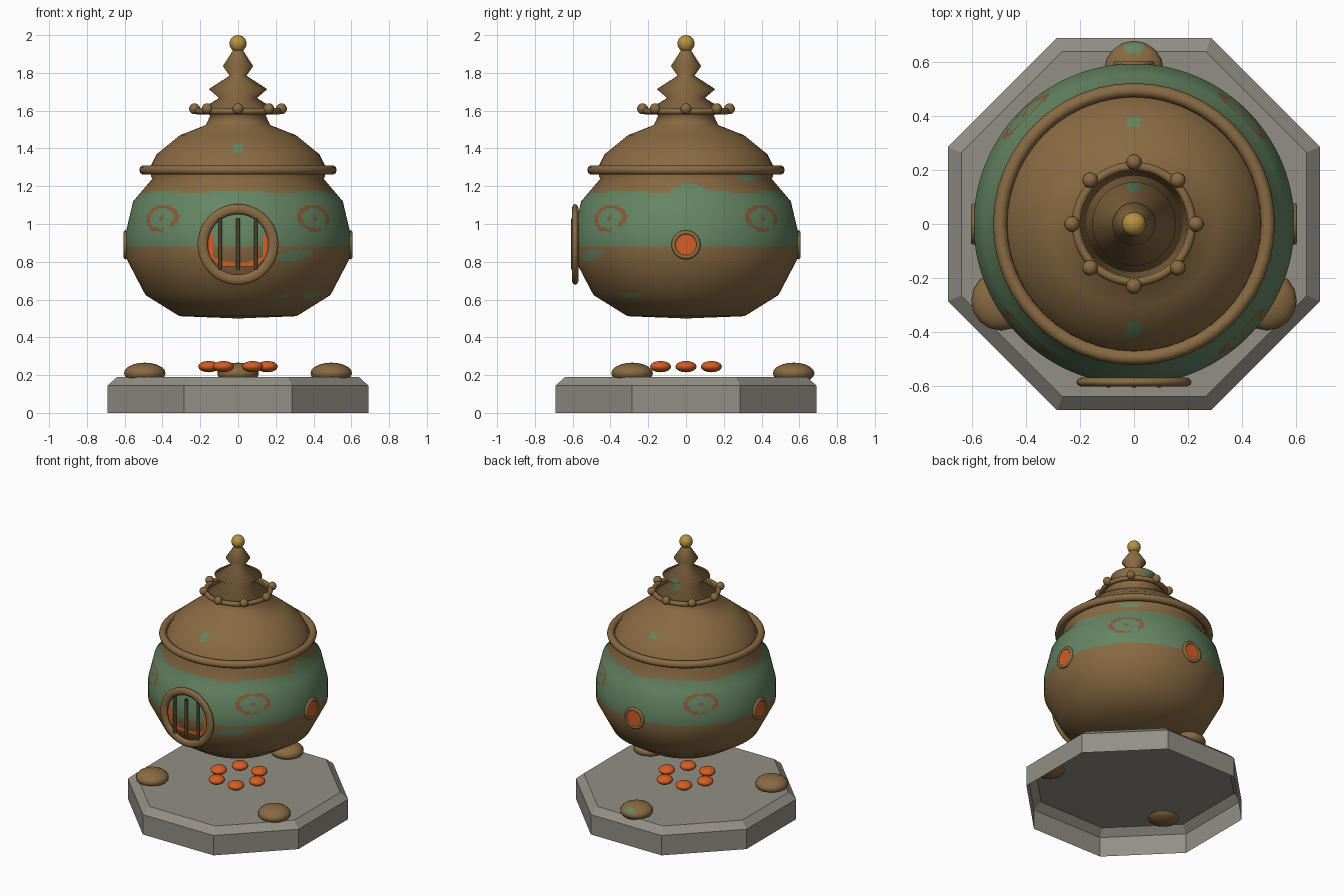
import bpy, bmesh
from math import pi, sin, cos, atan2, degrees, radians, hypot, ceil
from mathutils import Vector

old = bpy.data.objects.get("Cube")
if old:
    bpy.data.objects.remove(old, do_unlink=True)


def material(name, r, g, b):
    m = bpy.data.materials.new(name)
    m.use_nodes = True
    m.diffuse_color = (r, g, b, 1)
    m.node_tree.nodes["Principled BSDF"].inputs["Base Color"].default_value = (r, g, b, 1)
    return m


bronze = material("aged bronze", .25, .145, .055)
patina = material("green patina", .13, .235, .125)
rust = material("rust paint", .25, .105, .038)
dark = material("dark iron", .085, .055, .028)
orange = material("glowing orange", .66, .11, .018)
gold = material("gold", .46, .29, .05)
stone = material("grey stone", .29, .275, .235)


def finish(name, *mats, smooth=True):
    ob = bpy.context.object
    ob.name = ob.data.name = name
    for m in mats:
        ob.data.materials.append(m)
    if smooth:
        bpy.ops.object.shade_smooth_by_angle(angle=radians(40))
    return ob


def add_mesh(name, bm, *mats):
    me = bpy.data.meshes.new(name)
    bm.to_mesh(me)
    bm.free()
    ob = bpy.data.objects.new(name, me)
    bpy.context.collection.objects.link(ob)
    for m in mats:
        me.materials.append(m)
    return ob


def lathe(name, profile, segs, step, rule, mats):
    """Turn a profile (bottom to top) finely enough to paint its faces by a rule."""
    pts = [Vector(p) for p in profile]
    edge = [Vector((b.y - a.y, a.x - b.x)).normalized() for a, b in zip(pts, pts[1:])]
    corner = [(a + b).normalized() for a, b in zip([edge[0]] + edge, edge + [edge[-1]])]
    rows = []
    for i in range(len(edge)):
        n = max(1, ceil((pts[i + 1] - pts[i]).length / step))
        for k in range(n + (i == len(edge) - 1)):
            rows.append((pts[i].lerp(pts[i + 1], k / n), corner[i].lerp(corner[i + 1], k / n)))
    bm, normals, loops = bmesh.new(), [], []
    for p, nrm in rows:
        loop = []
        for s in range(segs):
            a = 2 * pi * s / segs
            loop.append(bm.verts.new((p.x * cos(a), p.x * sin(a), p.y)))
            normals.append(Vector((nrm.x * cos(a), nrm.x * sin(a), nrm.y)).normalized())
        loops.append(loop)
    for lo, hi in zip(loops, loops[1:]):
        for s in range(segs):
            t = (s + 1) % segs
            f = bm.faces.new((lo[s], lo[t], hi[t], hi[s]))
            f.smooth = True
            c = f.calc_center_median()
            f.material_index = rule(degrees(atan2(c.y, c.x)), c.z)
    ob = add_mesh(name, bm, *mats)
    ob.data.normals_split_custom_set_from_vertices(normals)
    return ob


def in_spot(az, z, spots):
    return any(hypot((az - a) / da, (z - h) / dh) < 1 for a, h, da, dh in spots)


# Pot body: patina band, four eye swirls and loose patches
body_spots = [(-62, .825, 9, .022), (-56, .845, 8, .02), (-38, .625, 8, .014),
              (-58, .62, 4, .01), (2, 1.18, 11, .03), (47, 1.245, 9, .015)]


def body_paint(az, z):
    u, v = ((az % 90) - 45) / 11.5, (z - 1.03) / .07
    d, turn = hypot(u, v), degrees(atan2(v, u))
    if d < .2 or (.76 < d < 1.02 and not -75 < turn < -40):
        return 2
    band = .878 < z < 1.172 + .006 * sin(radians(az * 7))
    return 1 if band or in_spot(az, z, body_spots) else 0


lathe("pot_body", [(.002, .5), (.31, .512), (.49, .624), (.595, .825), (.595, .95),
                   (.555, 1.12), (.455, 1.238), (.47, 1.29)],
      240, .012, body_paint, (bronze, patina, rust))

# Tiered lid with spire
lid_spots = [(-90, 1.4, 3.5, .026), (90, 1.69, 14, .05), (90, 1.41, 3, .015)]
lathe("tiered_lid", [(.47, 1.29), (.43, 1.37), (.307, 1.47), (.17, 1.524), (.147, 1.575),
                     (.2, 1.605), (.1, 1.667), (.155, 1.714), (.045, 1.785), (.08, 1.836),
                     (.02, 1.93)],
      96, .015, lambda az, z: int(in_spot(az, z, lid_spots)), (bronze, patina))


def torus(name, loc, rot, major, minor, depth=1.0):
    bpy.ops.mesh.primitive_torus_add(location=loc, rotation=rot, major_radius=major,
                                     minor_radius=minor, major_segments=48, minor_segments=10)
    bpy.context.object.scale.z = depth
    return finish(name, bronze)


def ball(name, loc, size, mat, segs=16, rings=10):
    bpy.ops.mesh.primitive_uv_sphere_add(segments=segs, ring_count=rings, radius=1, location=loc)
    bpy.context.object.scale = size
    return finish(name, mat)


# Rims, beads and finial
torus("lid_rim", (0, 0, 1.286), (0, 0, 0), .497, .026)
torus("bead_ring", (0, 0, 1.597), (0, 0, 0), .214, .017)
for i in range(8):
    a = i * pi / 4
    ball(f"bead_{i + 1}", (.23 * cos(a), .23 * sin(a), 1.61), (.029,) * 3, bronze)
ball("finial_ball", (0, 0, 1.955), (.045,) * 3, gold, 20, 12)

# Small round windows on the sides and back
for side, a in (("left", 0), ("back", pi / 2), ("right", pi)):
    rot = (0, pi / 2, a)
    torus(f"{side}_window_frame", (.594 * cos(a), .594 * sin(a), .89), rot, .065, .012)
    bpy.ops.mesh.primitive_cylinder_add(vertices=32, radius=.064, depth=.02, rotation=rot,
                                        location=(.591 * cos(a), .591 * sin(a), .89))
    finish(f"{side}_window_glow", orange)

# Front hatch: frame, glow plate and bars
torus("front_hatch_frame", (0, -.587, .892), (0, pi / 2, -pi / 2), .187, .027, .65)
bm = bmesh.new()
outline = [(-.1, .775), (.1, .775), (.145, .82), (.165, .89), (.15, .945),
           (-.15, .945), (-.165, .89), (-.145, .82)]
bm.faces.new([bm.verts.new((x, -.58, z)) for x, z in outline])
add_mesh("front_hatch_glow", bm, orange)
for i, x in enumerate((-.094, 0, .094)):
    bpy.ops.mesh.primitive_cylinder_add(vertices=10, radius=.011, depth=.27,
                                        location=(x, -.597, .893))
    finish(f"hatch_bar_{i + 1}", dark)

# Octagonal stone plinth, hollow underneath
bm = bmesh.new()
loops = []
for r, z in ((.747, 0), (.747, .145), (.693, .19)):
    loops.append([bm.verts.new((r * cos((s + .5) * pi / 4), r * sin((s + .5) * pi / 4), z))
                  for s in range(8)])
for lo, hi in zip(loops, loops[1:]):
    for s in range(8):
        t = (s + 1) % 8
        bm.faces.new((lo[s], lo[t], hi[t], hi[s]))
bm.faces.new(loops[-1])
add_mesh("stone_plinth", bm, stone)

# Three foot stubs and six hot coals on the plinth
for name, deg in (("back", 90), ("right", 210), ("left", 330)):
    a = radians(deg)
    foot = ball(f"{name}_foot", (.57 * cos(a), .57 * sin(a), .21), (.11, .11, .056), bronze, 16, 10)
    if name == "back":
        foot.data.materials.append(patina)
        for f in foot.data.polygons:
            if f.center.z > 0 and abs(f.center.x) < .22 and .5 < f.center.y < .9:
                f.material_index = 1
for i in range(6):
    a = i * pi / 3
    ball(f"coal_{i + 1}", (.155 * cos(a), .155 * sin(a), .245), (.056, .056, .03), orange, 12, 8)
